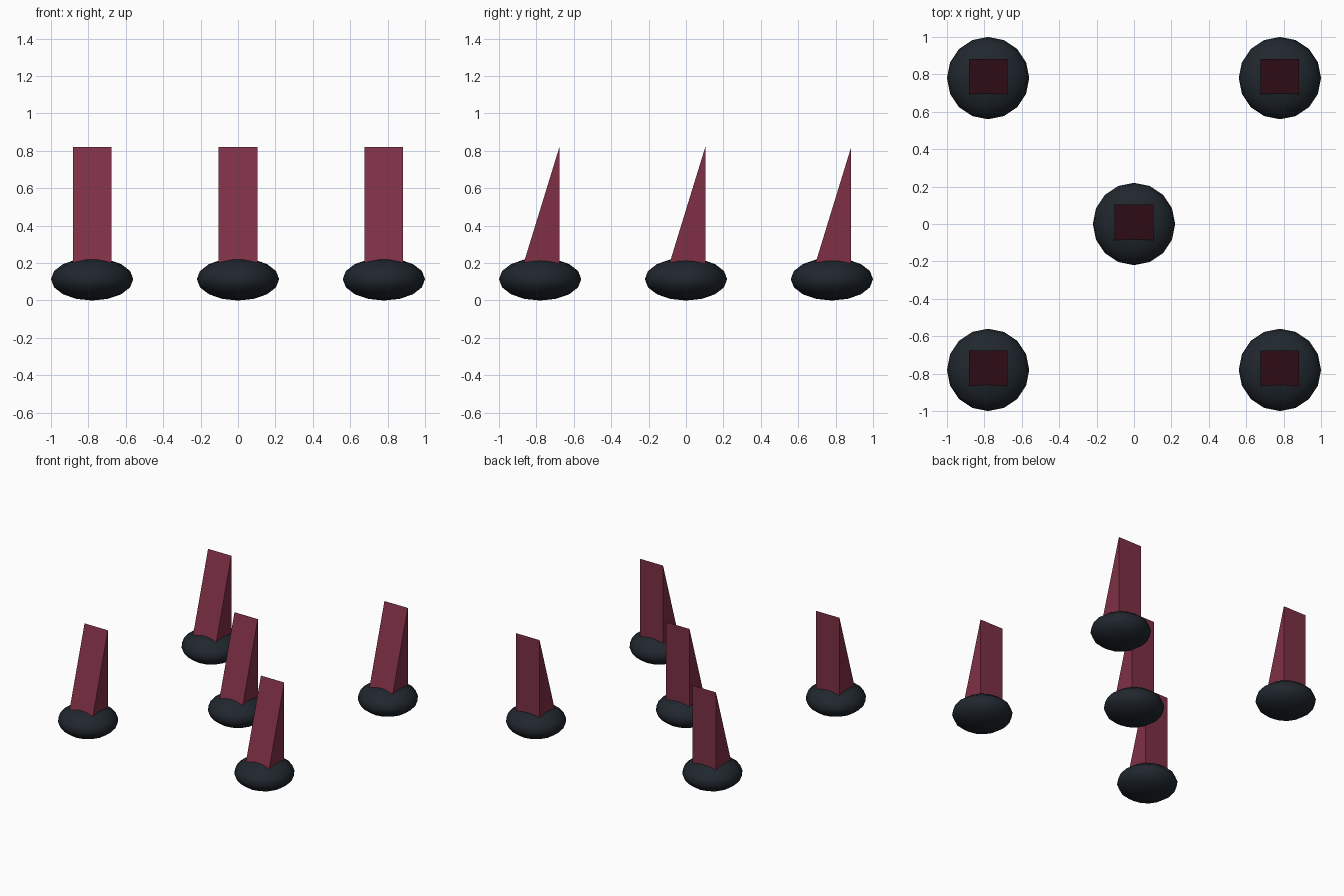
import bpy, bmesh
from mathutils import Matrix

if "Cube" in bpy.data.objects:
    bpy.data.objects.remove(bpy.data.objects["Cube"])


def material(name, rgb):
    m = bpy.data.materials.new(name)
    m.diffuse_color = (*rgb, 1)
    m.use_nodes = True
    m.node_tree.nodes["Principled BSDF"].inputs["Base Color"].default_value = m.diffuse_color
    return m


DARK = material("dark_base", (0.014, 0.020, 0.027))
RED = material("dark_red", (0.21, 0.03, 0.06))


def add_object(name, bm, mat, smooth, loc):
    bmesh.ops.recalc_face_normals(bm, faces=bm.faces)
    for f in bm.faces:
        f.smooth = smooth
    me = bpy.data.meshes.new(name)
    bm.to_mesh(me)
    bm.free()
    me.materials.append(mat)
    ob = bpy.data.objects.new(name, me)
    ob.location = loc
    bpy.context.collection.objects.link(ob)


# Flattened round base
def base(x, y):
    bm = bmesh.new()
    bmesh.ops.create_uvsphere(bm, u_segments=16, v_segments=8, radius=1,
                              matrix=Matrix.Diagonal((0.22, 0.22, 0.114, 1)))
    add_object("base", bm, DARK, True, (x, y, 0.114))


# Wedge spike: right-triangle profile extruded across x
def spike(x, y, h=0.103, bottom=0.15, top=0.82):
    bm = bmesh.new()
    profile = [(-h, bottom), (h, bottom), (h, top)]
    face = bm.faces.new([bm.verts.new((-h, py, pz)) for py, pz in profile])
    ext = bmesh.ops.extrude_face_region(bm, geom=[face], use_keep_orig=True)
    moved = [v for v in ext["geom"] if isinstance(v, bmesh.types.BMVert)]
    bmesh.ops.translate(bm, verts=moved, vec=(2 * h, 0, 0))
    add_object("spike", bm, RED, False, (x, y, 0))


# Four corners and the centre
D = 0.78
for px, py in [(-D, -D), (D, -D), (0, 0), (-D, D), (D, D)]:
    base(px, py)
    spike(px, py)
